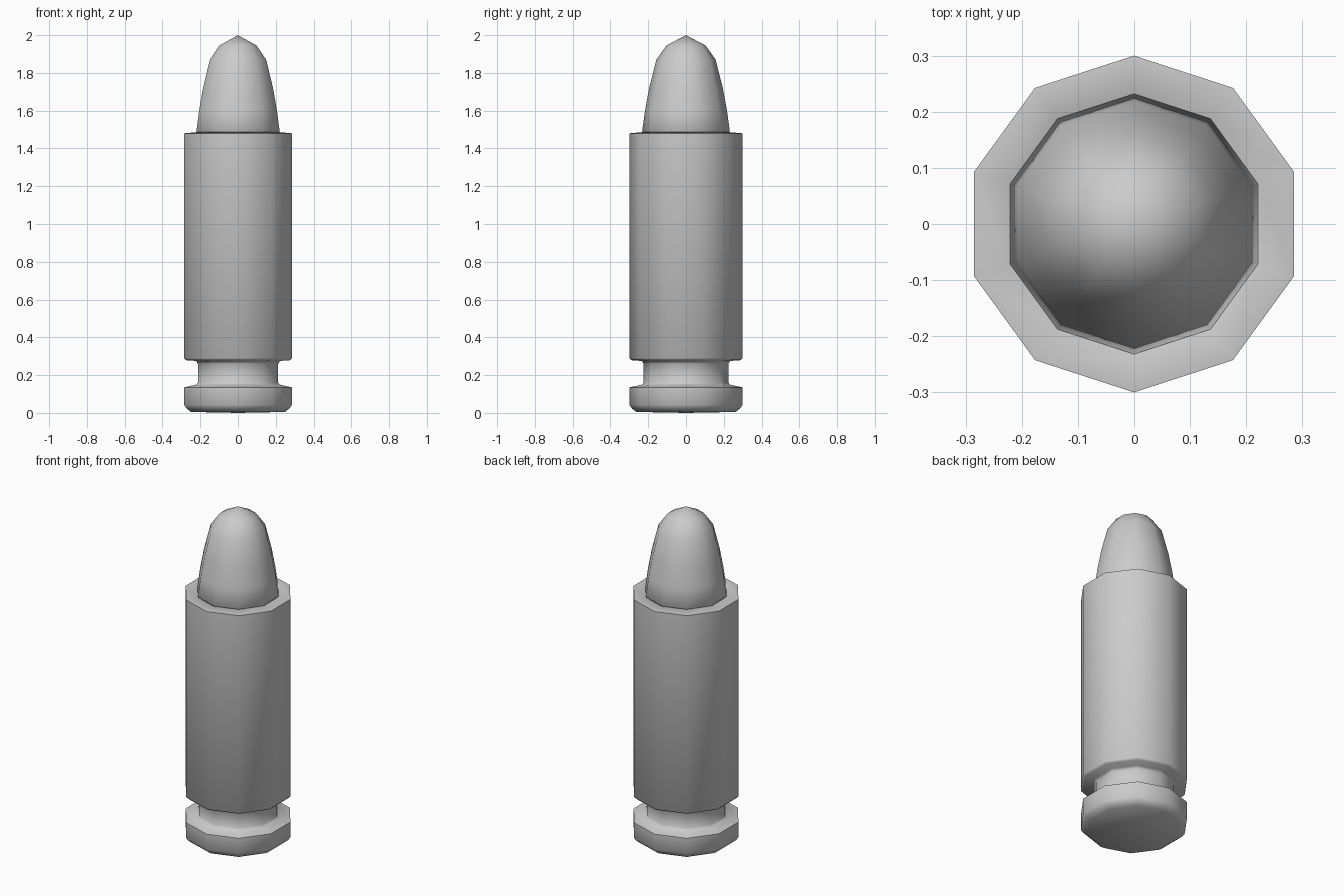
import bpy, bmesh, math

if "Cube" in bpy.data.objects:
    bpy.data.objects.remove(bpy.data.objects["Cube"])

SIDES = 10


def lathe(name, profile, angle):
    """Revolve (radius, z) points into a ten-sided part; radius 0 makes a pole."""
    bm = bmesh.new()
    rings = []
    for r, z in profile:
        if r == 0:
            rings.append([bm.verts.new((0, 0, z))] * SIDES)
        else:
            rings.append([bm.verts.new((r * math.cos(a), r * math.sin(a), z))
                          for a in (math.pi / 2 + 2 * math.pi * i / SIDES
                                    for i in range(SIDES))])
    for low, high in zip(rings, rings[1:]):
        for i in range(SIDES):
            j = (i + 1) % SIDES
            bm.faces.new(dict.fromkeys((low[i], low[j], high[j], high[i])))
    bmesh.ops.recalc_face_normals(bm, faces=bm.faces)
    mesh = bpy.data.meshes.new(name)
    bm.to_mesh(mesh)
    bm.free()
    obj = bpy.data.objects.new(name, mesh)
    bpy.context.collection.objects.link(obj)
    bpy.ops.object.select_all(action='DESELECT')
    obj.select_set(True)
    bpy.context.view_layer.objects.active = obj
    bpy.ops.object.shade_smooth_by_angle(angle=math.radians(angle))
    return obj


# Casing: chamfered rim, extraction groove, straight wall and flat mouth
lathe("casing", [
    (0, 0), (0.262, 0.005), (0.285, 0.022), (0.3, 0.042),
    (0.3, 0.135), (0.232, 0.15), (0.224, 0.16),
    (0.224, 0.26), (0.234, 0.275), (0.29, 0.279), (0.3, 0.29),
    (0.3, 1.48), (0.232, 1.486), (0.224, 1.478), (0, 1.478),
], 60)

# Rounded tip, seated in the mouth of the casing
lathe("tip", [
    (0, 1.48), (0.224, 1.48), (0.232, 1.49), (0.217, 1.6), (0.195, 1.72),
    (0.157, 1.87), (0.104, 1.945), (0, 2.0),
], 60)
